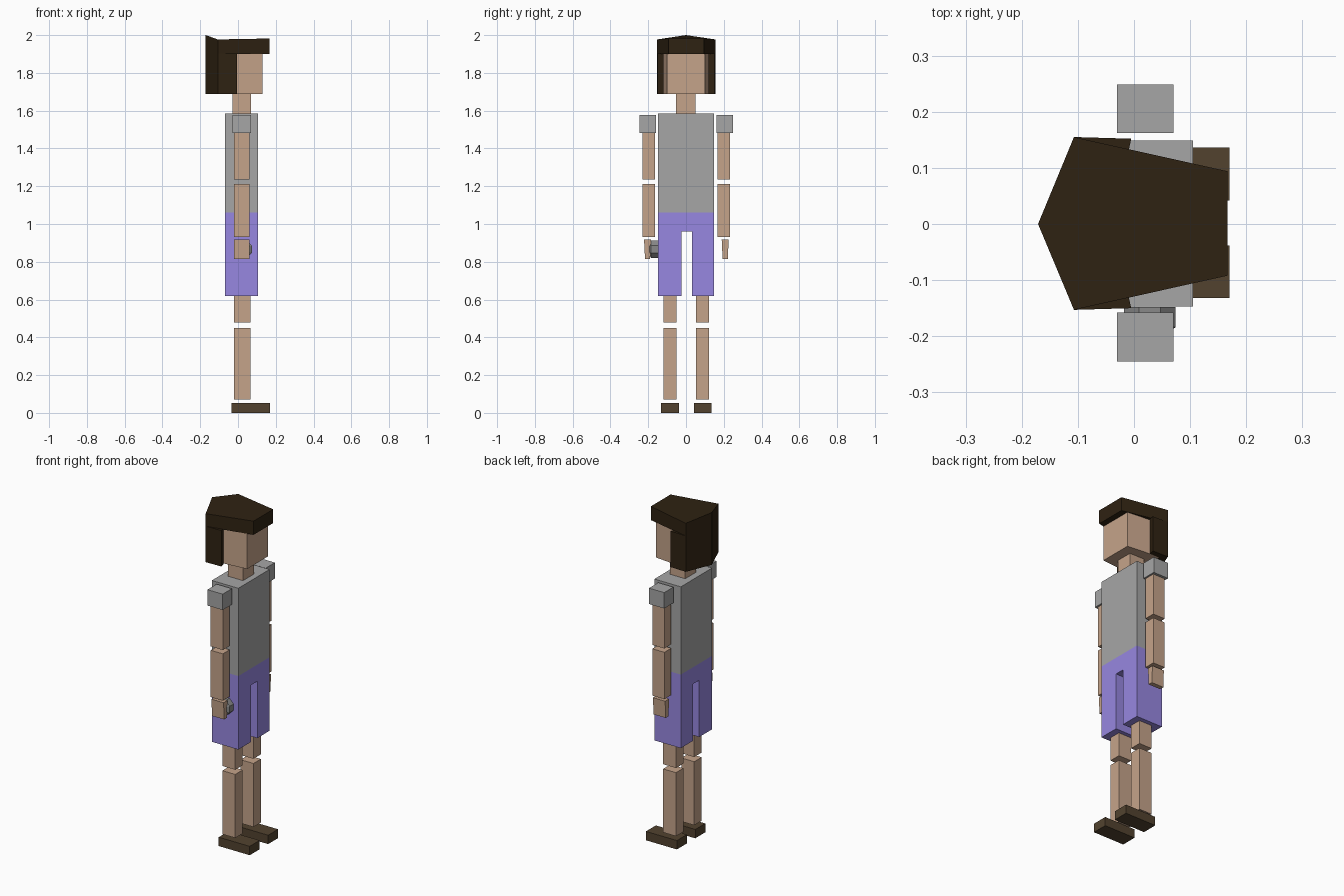
import bpy, bmesh, math

if "Cube" in bpy.data.objects:
    bpy.data.objects.remove(bpy.data.objects["Cube"])


def material(name, rgb):
    m = bpy.data.materials.new(name)
    m.diffuse_color = (*rgb, 1)
    m.use_nodes = True
    m.node_tree.nodes["Principled BSDF"].inputs["Base Color"].default_value = m.diffuse_color
    return m


SKIN = material("skin", (0.56, 0.37, 0.255))
GREY = material("shirt grey", (0.38, 0.38, 0.38))
PURPLE = material("shorts purple", (0.31, 0.245, 0.75))
SHOE = material("shoe brown", (0.085, 0.055, 0.028))
HAIR = material("hair dark brown", (0.028, 0.016, 0.006))
METAL = material("metal grey", (0.25, 0.25, 0.25))


def loft(name, rings, mat):
    """Join matching closed rings of points into a capped solid."""
    bm = bmesh.new()
    loops = [[bm.verts.new(p) for p in ring] for ring in rings]
    n = len(loops[0])
    for a, b in zip(loops, loops[1:]):
        for i in range(n):
            j = (i + 1) % n
            bm.faces.new((a[i], a[j], b[j], b[i]))
    bm.faces.new(loops[0][::-1])
    bm.faces.new(loops[-1])
    bmesh.ops.recalc_face_normals(bm, faces=bm.faces)
    me = bpy.data.meshes.new(name)
    bm.to_mesh(me)
    bm.free()
    me.materials.append(mat)
    ob = bpy.data.objects.new(name, me)
    bpy.context.collection.objects.link(ob)
    return ob


def box(name, x, y, z, mat, taper=0.0):
    """Box from ranges; taper narrows the bottom in y."""
    def ring(h, t):
        return [(x[0], y[0] + t, h), (x[1], y[0] + t, h),
                (x[1], y[1] - t, h), (x[0], y[1] - t, h)]
    return loft(name, [ring(z[0], taper), ring(z[1], 0)], mat)


# Torso and shorts with a gap between the legs
TX, TY = (-0.07, 0.105), (-0.147, 0.149)
box("shirt", TX, TY, (1.06, 1.585), GREY)
shorts = [(TY[0], 0.62), (-0.025, 0.62), (-0.025, 0.96), (0.033, 0.96),
          (0.033, 0.62), (TY[1], 0.62), (TY[1], 1.06), (TY[0], 1.06)]
loft("shorts", [[(x, y, z) for y, z in shorts] for x in TX], PURPLE)

# Limbs on both sides
for side, s in (("right", -1), ("left", 1)):
    def span(a, b):
        return tuple(sorted((s * a + 0.002, s * b + 0.002)))
    box(side + "_sleeve", (-0.03, 0.07), span(0.16, 0.247), (1.483, 1.578), GREY)
    box(side + "_upper_arm", (-0.02, 0.06), span(0.166, 0.231), (1.235, 1.483), SKIN)
    box(side + "_forearm", (-0.02, 0.06), span(0.166, 0.231), (0.932, 1.212), SKIN)
    box(side + "_hand", (-0.02, 0.06), span(0.187, 0.224), (0.815, 0.917), SKIN, 0.005)
    box(side + "_thigh", (-0.02, 0.065), span(0.051, 0.121), (0.478, 0.62), SKIN)
    box(side + "_shin", (-0.02, 0.065), span(0.051, 0.121), (0.07, 0.45), SKIN)
    box(side + "_shoe", (-0.035, 0.17), span(0.04, 0.134), (0, 0.053), SHOE)

# Small eight-sided object held in the right hand
loft("held_disc", [[(0.028 + r * math.cos(math.pi * (k + 0.5) / 4), y,
                     0.866 + r * math.sin(math.pi * (k + 0.5) / 4)) for k in range(8)]
                   for y, r in ((-0.2, 0.025), (-0.184, 0.05), (-0.148, 0.05))], METAL)

# Neck and head
box("neck", (-0.03, 0.07), (-0.052, 0.05), (1.585, 1.692), SKIN)
head = [(-0.09, -0.122), (0.13, -0.1), (0.13, 0.1), (-0.09, 0.122)]
loft("head", [[(x, y, z) for x, y in head] for z in (1.689, 1.91)], SKIN)

# Hair cap with a low ridge, and the back hair below it
cap = [(-0.171, 0, 2.0), (-0.107, -0.153, 1.977), (0.167, -0.092, 1.982),
       (0.167, 0.094, 1.982), (-0.107, 0.155, 1.977)]
loft("hair_cap", [[(x, y, 1.9) for x, y, z in cap], cap], HAIR)
back = [(-0.171, 0), (-0.107, -0.153), (-0.005, -0.15), (-0.012, -0.118),
        (-0.08, -0.118), (-0.08, 0.118), (-0.012, 0.118), (-0.005, 0.152),
        (-0.107, 0.155)]
loft("back_hair", [[(x, y, z) for x, y in back] for z in (1.687, 1.902)], HAIR)
